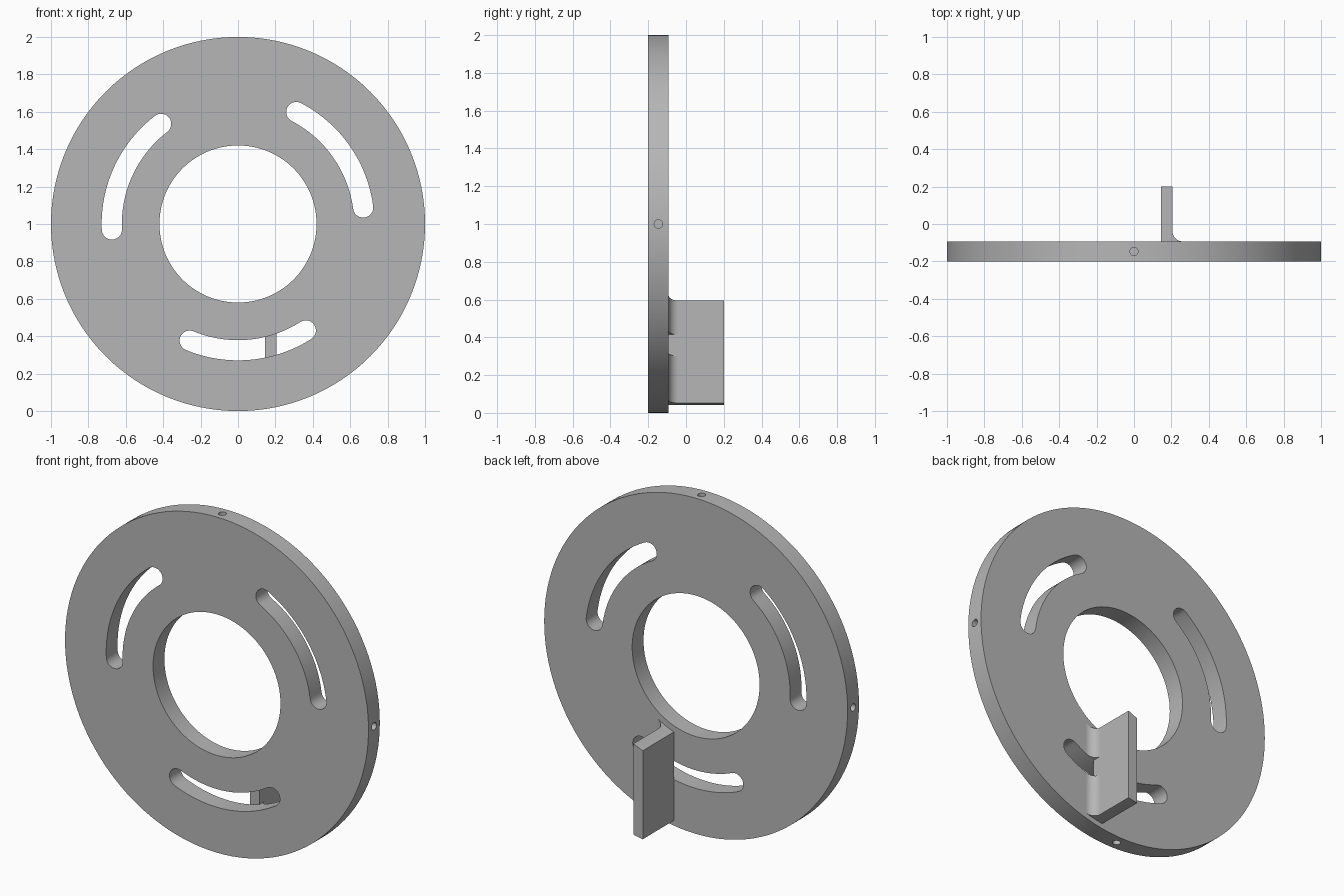
import bpy, bmesh
from math import sin, cos, pi, radians
from mathutils import Matrix

cube = bpy.data.objects.get("Cube")
if cube:
    bpy.data.objects.remove(cube, do_unlink=True)

FRONT, BACK, TIP = -0.2, -0.093, 0.2
CENTRE_Z = 1.0
SLOT_R, SLOT_HALF = 0.675, 0.054

grey = bpy.data.materials.new("plain_grey")
grey.use_nodes = True
grey.diffuse_color = (0.47, 0.47, 0.47, 1)
grey.node_tree.nodes["Principled BSDF"].inputs["Base Color"].default_value = (0.47, 0.47, 0.47, 1)


def finish(name, bm):
    bmesh.ops.recalc_face_normals(bm, faces=bm.faces)
    mesh = bpy.data.meshes.new(name)
    bm.to_mesh(mesh)
    bm.free()
    mesh.materials.append(grey)
    obj = bpy.data.objects.new(name, mesh)
    bpy.context.collection.objects.link(obj)
    return obj


def extrude(name, points, direction):
    """Solid made by sweeping a flat outline along a direction."""
    bm = bmesh.new()
    face = bm.faces.new([bm.verts.new(p) for p in points])
    new = bmesh.ops.extrude_face_region(bm, geom=[face])["geom"]
    bmesh.ops.translate(bm, vec=direction, verts=[v for v in new if isinstance(v, bmesh.types.BMVert)])
    return finish(name, bm)


def arc(cx, cz, r, a0, a1, n):
    return [(cx + r * cos(a0 + (a1 - a0) * i / n), cz + r * sin(a0 + (a1 - a0) * i / n))
            for i in range(n + 1)]


def slab(name, outline, y0, y1):
    """Extrude an outline in the x-z plane between two depths."""
    return extrude(name, [(x, y0, z + CENTRE_Z) for x, z in outline], (0, y1 - y0, 0))


def circle(r, n=128):
    return arc(0, 0, r, 0, 2 * pi, n)[:-1]


def boolean(obj, tool, operation="DIFFERENCE"):
    mod = obj.modifiers.new("cut", "BOOLEAN")
    mod.operation, mod.object, mod.solver = operation, tool, "EXACT"
    bpy.context.view_layer.update()
    bpy.context.view_layer.objects.active = obj
    bpy.ops.object.modifier_apply(modifier=mod.name)


def slot_outline(a0, a1):
    """Curved slot with round ends."""
    pts = arc(0, 0, SLOT_R + SLOT_HALF, a0, a1, 24)
    pts += arc(SLOT_R * cos(a1), SLOT_R * sin(a1), SLOT_HALF, a1, a1 + pi, 12)[1:-1]
    pts += arc(0, 0, SLOT_R - SLOT_HALF, a1, a0, 24)
    pts += arc(SLOT_R * cos(a0), SLOT_R * sin(a0), SLOT_HALF, a0 + pi, a0 + 2 * pi, 12)[1:-1]
    return pts


# Cutters
helpers = []
slots = []
for k in range(3):
    a = radians(7.5 + 120 * k)
    slots.append(slab("slot_cutter", slot_outline(a, a + radians(55)), -0.4, 0.1))
bore = slab("bore_cutter", circle(0.42), -0.4, 0.1)
helpers += slots + [bore]

# Disc with bore, three slots and four blind rim holes
disc = slab("disc", circle(1.0), FRONT, BACK)
for tool in [bore] + slots:
    boolean(disc, tool)
for k in range(4):
    bm = bmesh.new()
    bmesh.ops.create_cone(bm, cap_ends=True, segments=24, radius1=0.022, radius2=0.022, depth=0.3,
                          matrix=Matrix.Translation((0, (FRONT + BACK) / 2, CENTRE_Z))
                          @ Matrix.Rotation(k * pi / 2, 4, "Y")
                          @ Matrix.Translation((0, 0, 1.0)))
    drill = finish("drill_cutter", bm)
    helpers.append(drill)
    boolean(disc, drill)

# Bracket limits: a ring that rounds the top and bottom ends
limit = slab("limit_ring", circle(0.97), -0.4, 0.5)
limit_bore = slab("limit_bore", circle(0.455), -0.5, 0.6)
boolean(limit, limit_bore)
helpers += [limit, limit_bore]

# Bracket plate standing out of the back
LEFT, RIGHT, FILLET = 0.145, 0.206, 0.054
plate = extrude("bracket_plate",
                [(LEFT, BACK, -0.1), (RIGHT, BACK, -0.1), (RIGHT, TIP, -0.1), (LEFT, TIP, -0.1)],
                (0, 0, 0.9))
boolean(plate, limit, "INTERSECT")

# Concave fillet along the plate foot, interrupted by the lower slot
curve = arc(RIGHT + FILLET, BACK + FILLET, FILLET, pi, 1.5 * pi, 12)
fillet = extrude("bracket_fillet", [(RIGHT, BACK, -0.1)] + [(x, y, -0.1) for x, y in reversed(curve)],
                 (0, 0, 0.9))
boolean(fillet, limit, "INTERSECT")
boolean(fillet, slots[2])

for h in helpers:
    bpy.data.objects.remove(h, do_unlink=True)

# Smooth curved walls, keep sharp edges
for obj in (disc, plate, fillet):
    bpy.ops.object.select_all(action="DESELECT")
    obj.select_set(True)
    bpy.context.view_layer.objects.active = obj
    bpy.ops.object.shade_smooth_by_angle(angle=radians(30))
